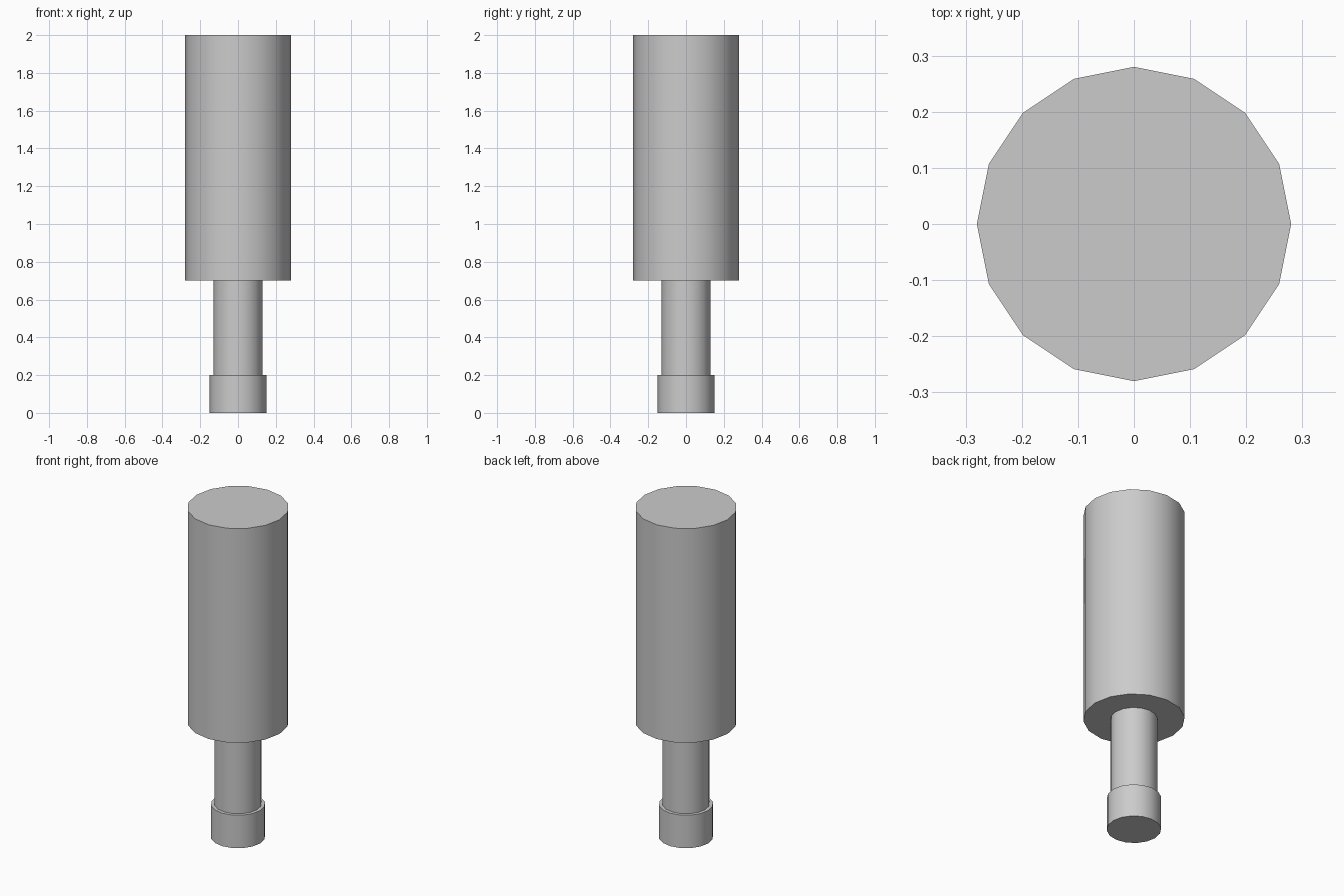
import bpy
import math

cube = bpy.data.objects.get("Cube")
if cube:
    bpy.data.objects.remove(cube, do_unlink=True)

# Single plain grey finish
grey = bpy.data.materials.new("light_grey")
grey.use_nodes = True
colour = (0.6, 0.6, 0.6, 1)
grey.diffuse_color = colour
grey.node_tree.nodes["Principled BSDF"].inputs["Base Color"].default_value = colour


def cylinder(name, radius, bottom, top):
    """Upright sixteen-sided cylinder with smooth sides and sharp rims."""
    bpy.ops.mesh.primitive_cylinder_add(
        vertices=16, radius=radius, depth=top - bottom,
        location=(0, 0, (bottom + top) / 2))
    part = bpy.context.object
    part.name = name
    part.data.materials.append(grey)
    bpy.ops.object.shade_smooth_by_angle(angle=math.radians(30))
    return part


# Foot collar, narrow shaft and wide body
cylinder("foot_collar", 0.15, 0, 0.2)
cylinder("shaft", 0.13, 0.2, 0.7)
cylinder("body", 0.28, 0.7, 2)
